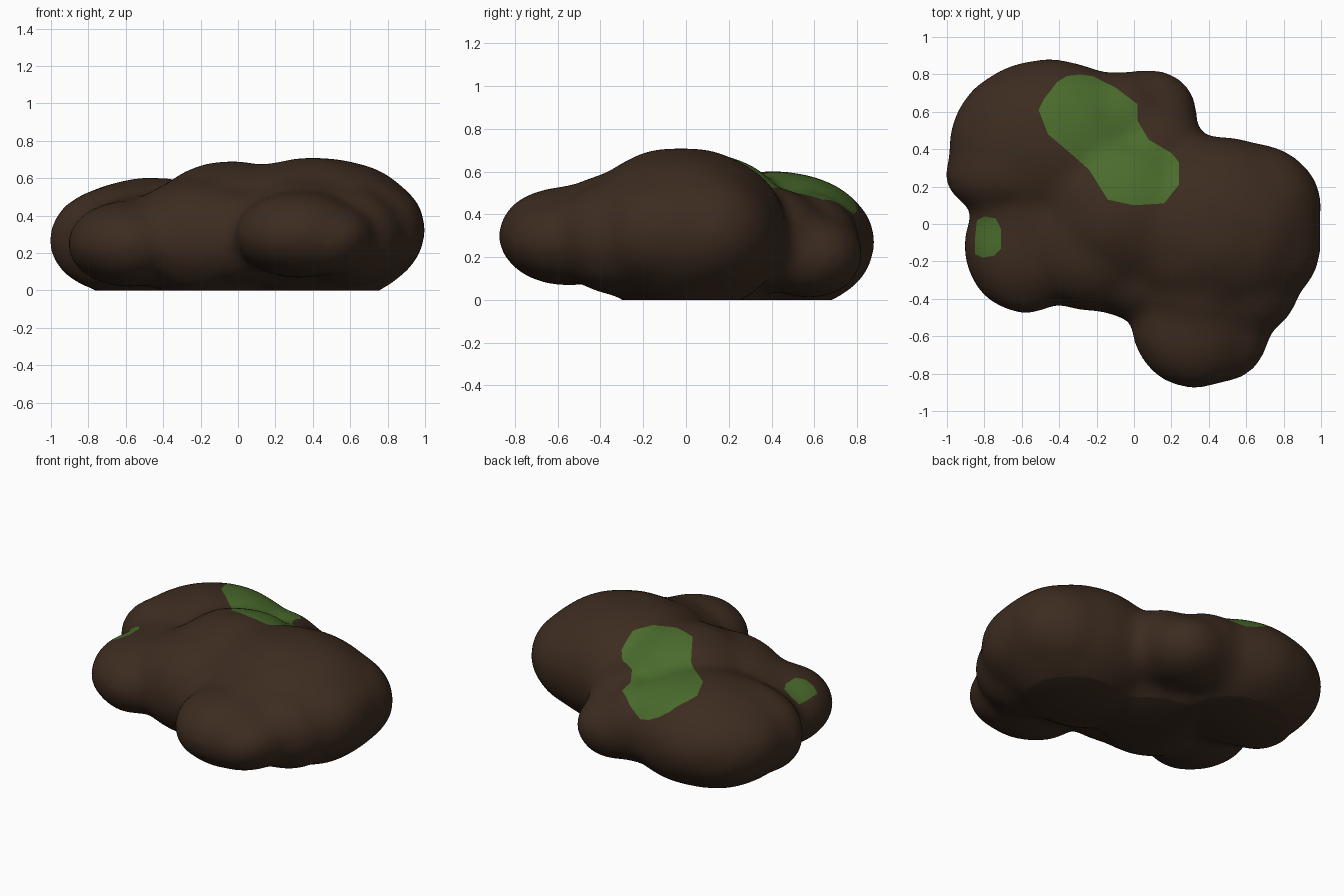
import bpy
import bmesh
from mathutils import Matrix, Vector, noise

if "Cube" in bpy.data.objects:
    bpy.data.objects.remove(bpy.data.objects["Cube"], do_unlink=True)


def make_material(name, color):
    mat = bpy.data.materials.new(name)
    mat.use_nodes = True
    mat.diffuse_color = color
    mat.node_tree.nodes["Principled BSDF"].inputs["Base Color"].default_value = color
    return mat


# Lobes of the boulder: centre, radii
LOBES = [
    ((0.42, -0.02, 0.32), (0.58, 0.49, 0.39)),    # large side lobe
    ((0.62, 0.10, 0.32), (0.38, 0.33, 0.30)),     # side lobe, back corner
    ((0.62, -0.13, 0.32), (0.38, 0.33, 0.29)),    # side lobe, front corner
    ((0.58, -0.30, 0.29), (0.31, 0.32, 0.27)),    # shoulder
    ((0.33, -0.55, 0.30), (0.34, 0.33, 0.23)),    # front lobe
    ((0.45, -0.57, 0.28), (0.28, 0.28, 0.20)),    # front lobe, side
    ((0.35, -0.33, 0.33), (0.34, 0.30, 0.26)),    # front lobe neck
    ((0.02, -0.30, 0.28), (0.30, 0.21, 0.24)),    # fill beside the neck
    ((0.20, 0.00, 0.35), (0.35, 0.35, 0.33)),     # saddle on top
    ((-0.05, 0.07, 0.30), (0.46, 0.44, 0.39)),    # central hump
    ((-0.20, -0.10, 0.28), (0.42, 0.37, 0.32)),   # front bridge
    ((-0.58, -0.12, 0.25), (0.33, 0.36, 0.23)),   # front corner lobe
    ((-0.50, 0.05, 0.27), (0.37, 0.30, 0.23)),    # fill behind the corner
    ((-0.66, 0.26, 0.27), (0.35, 0.22, 0.28)),    # back lobe, side
    ((-0.45, 0.42, 0.27), (0.54, 0.46, 0.33)),    # back lobe
    ((0.10, 0.42, 0.28), (0.28, 0.24, 0.24)),     # fill before the small lobe
    ((-0.08, 0.56, 0.26), (0.28, 0.25, 0.24)),    # fill towards the back lobe
    ((0.08, 0.58, 0.21), (0.26, 0.25, 0.20)),     # small back lobe
]
SWELL = 0.004    # makes up for the shrinking of the smoothing
VOXEL = 0.02

# Moss outlines seen from above
MOSS = [
    [(-0.41, 0.76), (-0.36, 0.79), (-0.29, 0.80), (-0.22, 0.79), (-0.10, 0.73),
     (0.02, 0.64), (0.02, 0.55), (0.08, 0.45), (0.20, 0.38), (0.24, 0.33),
     (0.24, 0.21), (0.16, 0.11), (0.00, 0.10), (-0.14, 0.13), (-0.24, 0.29),
     (-0.33, 0.37), (-0.46, 0.48), (-0.51, 0.61), (-0.48, 0.67)],
    [(-0.84, 0.02), (-0.80, 0.04), (-0.74, 0.03), (-0.71, -0.03), (-0.71, -0.13),
     (-0.75, -0.17), (-0.81, -0.18), (-0.85, -0.16), (-0.85, -0.08)],
]


def edges_of(outline):
    return zip(outline, outline[1:] + outline[:1])


def inside(p, outline):
    hit = False
    for a, b in edges_of(outline):
        if (a[1] > p.y) != (b[1] > p.y):
            if p.x < (b[0] - a[0]) * (p.y - a[1]) / (b[1] - a[1]) + a[0]:
                hit = not hit
    return hit


def cut_outline(bm, outline):
    # Cut the upper surface with a short upright plane along each outline edge
    for a, b in edges_of(outline):
        a, b = Vector(a), Vector(b)
        middle, reach = (a + b) / 2, (b - a).length / 2 + VOXEL
        faces = [f for f in bm.faces if f.normal.z > 0.1
                 and (f.calc_center_median().xy - middle).length < reach]
        geom = set(faces)
        for f in faces:
            geom.update(f.edges)
            geom.update(f.verts)
        bmesh.ops.bisect_plane(bm, geom=list(geom), plane_co=(*middle, 0),
                               plane_no=(b.y - a.y, a.x - b.x, 0))
        bm.normal_update()


# Overlapping ellipsoids
bm = bmesh.new()
for centre, radii in LOBES:
    size = Matrix.Diagonal((*(r + SWELL for r in radii), 1))
    bmesh.ops.create_uvsphere(bm, u_segments=48, v_segments=24, radius=1,
                              matrix=Matrix.Translation(centre) @ size)
mesh = bpy.data.meshes.new("boulder")
bm.to_mesh(mesh)
bm.free()
boulder = bpy.data.objects.new("boulder", mesh)
bpy.context.collection.objects.link(boulder)
bpy.context.view_layer.objects.active = boulder
boulder.select_set(True)

# Fuse the lobes and soften the creases
remesh = boulder.modifiers.new("fuse", 'REMESH')
remesh.mode = 'VOXEL'
remesh.voxel_size = VOXEL
soften = boulder.modifiers.new("soften", 'SMOOTH')
soften.factor = 0.5
soften.iterations = 60
for name in ("fuse", "soften"):
    bpy.ops.object.modifier_apply(modifier=name)

bm = bmesh.new()
bm.from_mesh(mesh)
bm.normal_update()

# Gentle lumps over the surface
moves = [v.normal * 0.006 * noise.noise(v.co * 5) for v in bm.verts]
for v, move in zip(bm.verts, moves):
    v.co += move

# Flat underside
bmesh.ops.bisect_plane(bm, geom=bm.verts[:] + bm.edges[:] + bm.faces[:],
                       plane_co=(0, 0, 0), plane_no=(0, 0, -1), clear_outer=True)
bmesh.ops.holes_fill(bm, edges=[e for e in bm.edges if e.is_boundary])

# Moss patches on the upper side
bm.normal_update()
for outline in MOSS:
    cut_outline(bm, outline)
for f in bm.faces:
    c = f.calc_center_median()
    if f.normal.z > 0 and any(inside(c, outline) for outline in MOSS):
        f.material_index = 1
bm.to_mesh(mesh)
bm.free()

mesh.materials.append(make_material("brown_stone", (0.046, 0.025, 0.0145, 1)))
mesh.materials.append(make_material("green_moss", (0.068, 0.147, 0.025, 1)))
bpy.ops.object.shade_smooth_by_angle(angle=1.2)
